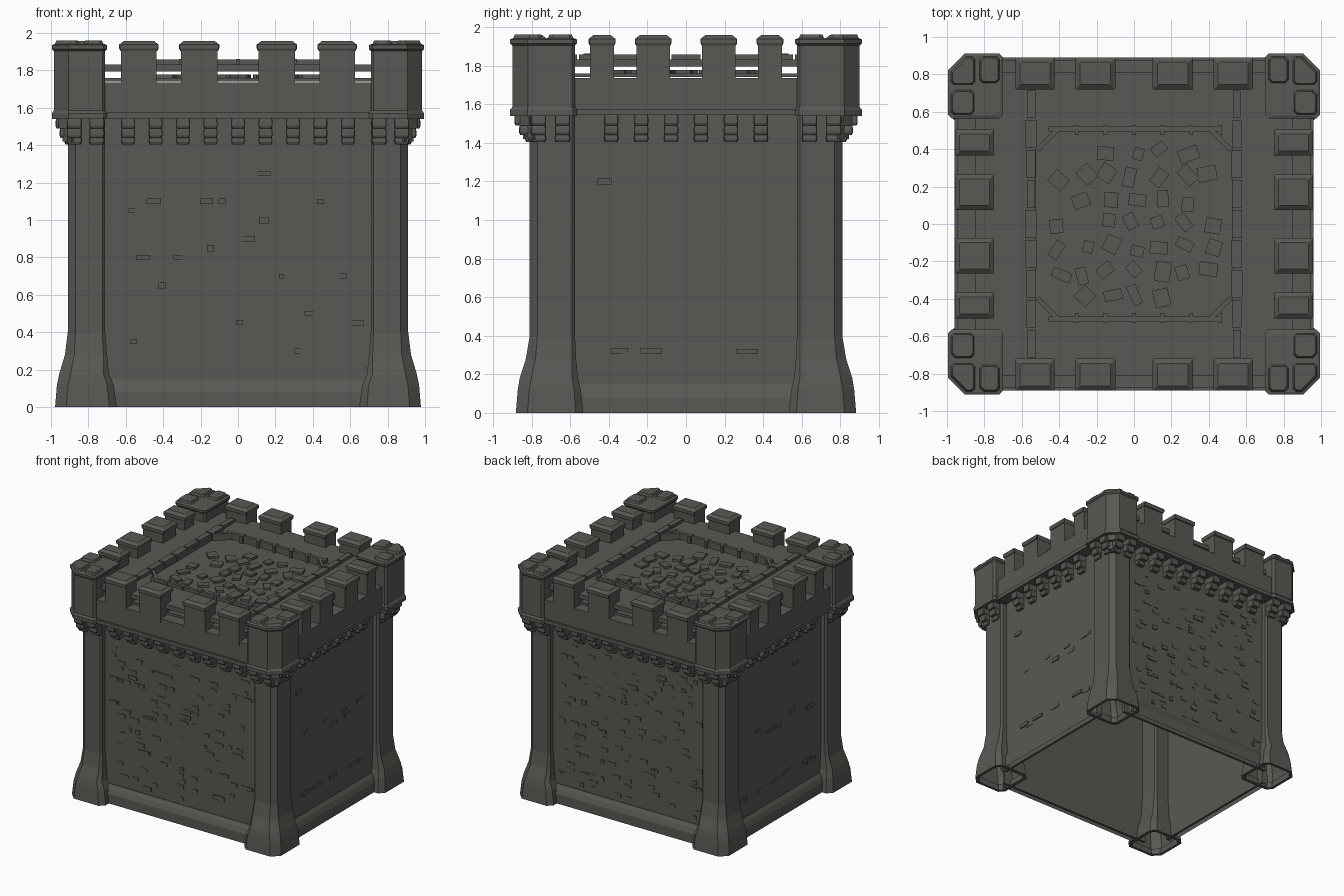
import bpy, bmesh, math, random
from mathutils import Matrix, Vector

random.seed(4)
old = bpy.data.objects.get("Cube")
if old:
    bpy.data.objects.remove(old, do_unlink=True)

stone = bpy.data.materials.new("dark_grey_stone")
stone.use_nodes = True
colour = (0.098, 0.098, 0.087, 1)
stone.diffuse_color = colour
bsdf = stone.node_tree.nodes["Principled BSDF"]
bsdf.inputs["Base Color"].default_value = colour
bsdf.inputs["Roughness"].default_value = 0.9

SIDES = (-1, 1)
CORNERS = [(sx, sy) for sx in SIDES for sy in SIDES]


def finish(bm, name):
    bmesh.ops.recalc_face_normals(bm, faces=bm.faces)
    mesh = bpy.data.meshes.new(name)
    bm.to_mesh(mesh)
    bm.free()
    mesh.materials.append(stone)
    obj = bpy.data.objects.new(name, mesh)
    bpy.context.collection.objects.link(obj)


def box(bm, x0, x1, y0, y1, z0, z1, spin=0):
    centre = Vector((x0 + x1, y0 + y1, z0 + z1)) / 2
    size = (abs(x1 - x0), abs(y1 - y0), abs(z1 - z0), 1)
    m = Matrix.Translation(centre) @ Matrix.Rotation(spin, 4, 'Z') @ Matrix.Diagonal(size)
    bmesh.ops.create_cube(bm, size=1, matrix=m)


def ring(x0, x1, y0, y1, outer, inner):
    """Rectangle with chamfered corners; x1, y1 is the outer corner."""
    return [(x0 + inner, y0), (x1 - inner, y0), (x1, y0 + inner), (x1, y1 - outer),
            (x1 - outer, y1), (x0 + inner, y1), (x0, y1 - inner), (x0, y0 + inner)]


def loft(bm, layers, sx=1, sy=1, bottom=True):
    rows = [[bm.verts.new((x * sx, y * sy, z)) for x, y in pts] for z, pts in layers]
    n = len(rows[0])
    for a, b in zip(rows, rows[1:]):
        for i in range(n):
            j = (i + 1) % n
            bm.faces.new((a[i], a[j], b[j], b[i]))
    bm.faces.new(rows[-1])
    if bottom:
        bm.faces.new(rows[0])


def cap(bm, x0, x1, y0, y1, z0, z1, slope=0.025):
    """Coping stone with a bevelled top."""
    def r(d):
        return ring(x0 + d, x1 - d, y0 + d, y1 - d, 0.004, 0.004)
    loft(bm, [(z0, r(0.006)), (z0 + 0.012, r(0)), (z1 - 0.02, r(0)), (z1, r(slope))])


# Thin walls, open underneath
bm = bmesh.new()
for s in SIDES:
    box(bm, -0.74, 0.74, s * 0.74, s * 0.76, 0, 1.57)
    box(bm, s * 0.84, s * 0.86, -0.6, 0.6, 0, 1.57)
finish(bm, "walls")

# Plinth with a sloped upper edge, hollow underneath
bm = bmesh.new()
for s in SIDES:
    for half, outer, along_x in ((0.7, 0.8, True), (0.6, 0.9, False)):
        def strip(edge):
            pts = [(-half, s * (outer - 0.05)), (half, s * (outer - 0.05)),
                   (half, s * edge), (-half, s * edge)]
            return pts if along_x else [(b, a) for a, b in pts]
        loft(bm, [(0, strip(outer)), (0.08, strip(outer)),
                  (0.12, strip(outer - 0.015)), (0.15, strip(outer - 0.035))], bottom=False)
finish(bm, "plinth")

# Rough stones standing slightly proud of the walls
bm = bmesh.new()
for s in SIDES:
    for _ in range(110):
        x, z = random.uniform(-0.66, 0.66), 0.2 + 0.05 * random.randint(0, 23)
        w, h = random.uniform(0.012, 0.04), random.uniform(0.01, 0.018)
        box(bm, x - w, x + w, s * 0.755, s * random.uniform(0.762, 0.769), z - h, z + h)
    for _ in range(16):
        y, z = random.uniform(-0.48, 0.48), random.choice((0.3, 0.32, 0.76, 0.82, 1.2))
        w, h = random.uniform(0.02, 0.06), random.uniform(0.01, 0.02)
        box(bm, s * 0.855, s * random.uniform(0.862, 0.87), y - w, y + w, z - h, z + h)
finish(bm, "rough_wall_stones")

# Corner pillars with a spreading foot, hollow underneath with a rim
bm = bmesh.new()
hollow = ring(0.675, 0.955, 0.56, 0.86, 0.05, 0.03)
foot = ring(0.648, 0.978, 0.532, 0.882, 0.06, 0.04)
upper_foot = ring(0.665, 0.968, 0.545, 0.872, 0.06, 0.035)
shaft = ring(0.71, 0.91, 0.575, 0.81, 0.04, 0.015)
for sx, sy in CORNERS:
    loft(bm, [(0.05, hollow), (0, hollow), (0, foot), (0.12, upper_foot),
              (0.18, ring(0.69, 0.955, 0.56, 0.862, 0.06, 0.03)),
              (0.28, ring(0.7, 0.925, 0.57, 0.83, 0.05, 0.02)),
              (0.4, shaft), (1.57, shaft)], sx, sy, bottom=False)
finish(bm, "corner_pillars")

# Stepped corbels under the parapet
bm = bmesh.new()


def corbel(px, py, dx, dy, width, reach):
    ax, ay = abs(dy) * width / 2, abs(dx) * width / 2
    for z0, z1, part in ((1.49, 1.55, 1), (1.44, 1.495, 0.75), (1.405, 1.445, 0.45)):
        ex, ey = px + dx * reach * part, py + dy * reach * part
        cap(bm, min(px, ex) - ax, max(px, ex) + ax, min(py, ey) - ay, max(py, ey) + ay,
            z0, z1, 0.004)


for s in SIDES:
    for i in range(9):
        corbel((i - 4) * 0.147, s * 0.75, 0, s, 0.075, 0.115)
    for i in range(6):
        corbel(s * 0.85, (i - 2.5) * 0.155, s, 0, 0.075, 0.09)
for sx, sy in CORNERS:
    for x in (0.755, 0.875):
        corbel(sx * x, sy * 0.79, 0, sy, 0.08, 0.1)
    for y in (0.64, 0.765):
        corbel(sx * 0.89, sy * y, sx, 0, 0.08, 0.085)
    # Diagonal corbel on the corner itself
    for z0, z1, d in ((1.49, 1.55, 0.025), (1.42, 1.495, 0.005)):
        box(bm, sx * (0.85 + d), sx * (0.92 + d), sy * (0.755 + d), sy * (0.825 + d),
            z0, z1, math.pi / 4)
finish(bm, "corbels")

# Parapet walls and the string course
bm = bmesh.new()
for s in SIDES:
    box(bm, -0.74, 0.74, s * 0.73, s * 0.875, 1.55, 1.735)
    box(bm, s * 0.755, s * 0.945, -0.6, 0.6, 1.55, 1.735)
    box(bm, -0.74, 0.74, s * 0.75, s * 0.89, 1.543, 1.575)
    box(bm, s * 0.85, s * 0.96, -0.6, 0.6, 1.543, 1.575)
finish(bm, "parapet")

# Merlons with coping stones
bm = bmesh.new()
for sx, sy in CORNERS:
    for a, b in ((0.1, 0.315), (0.425, 0.635)):
        x0, x1 = sorted((sx * a, sx * b))
        y0, y1 = sorted((sy * 0.72, sy * 0.89))
        box(bm, x0 + 0.01, x1 - 0.01, y0 + 0.012, y1 - 0.015, 1.7, 1.92)
        cap(bm, x0, x1, y0, y1, 1.905, 1.958)
    for a, b in ((0.075, 0.265), (0.365, 0.505)):
        x0, x1 = sorted((sx * 0.748, sx * 0.957))
        y0, y1 = sorted((sy * a, sy * b))
        box(bm, x0 + 0.012, x1 - 0.012, y0 + 0.008, y1 - 0.008, 1.7, 1.92)
        cap(bm, x0, x1, y0, y1, 1.905, 1.958)
finish(bm, "merlons")

# Corner turrets with a string course and an L-shaped raised coping
bm = bmesh.new()
for sx, sy in CORNERS:
    body = ring(0.71, 0.985, 0.575, 0.9, 0.08, 0.015)
    lip = ring(0.7, 0.995, 0.565, 0.912, 0.09, 0.02)
    loft(bm, [(1.545, body), (1.92, body)], sx, sy)
    loft(bm, [(1.54, lip), (1.57, lip), (1.585, body)], sx, sy)
    loft(bm, [(1.905, body), (1.915, lip), (1.935, lip),
              (1.942, ring(0.715, 0.98, 0.58, 0.897, 0.09, 0.03))], sx, sy)
    for x0, x1, y0, y1, c in ((0.715, 0.83, 0.75, 0.9, 0.02), (0.85, 0.983, 0.58, 0.72, 0.02),
                              (0.845, 0.983, 0.74, 0.9, 0.08)):
        loft(bm, [(1.93, ring(x0, x1, y0, y1, c, 0.015)),
                  (1.96, ring(x0 + 0.012, x1 - 0.012, y0 + 0.012, y1 - 0.012, c, 0.015))], sx, sy)
finish(bm, "corner_turrets")

# Sunken floor, with a raised walkway leaving a clipped square open
bm = bmesh.new()
box(bm, -0.84, 0.84, -0.79, 0.79, 1.74, 1.76)
finish(bm, "roof_floor")
bm = bmesh.new()
for s in SIDES:
    box(bm, s * 0.525, s * 0.85, -0.58, 0.58, 1.795, 1.832)
    box(bm, -0.72, 0.72, s * 0.515, s * 0.81, 1.795, 1.832)
for sx, sy in CORNERS:
    wedge = [(0.525, 0.515), (0.42, 0.515), (0.525, 0.4)]
    loft(bm, [(1.797, wedge), (1.83, wedge)], sx, sy)
finish(bm, "roof_walkway")

# Stone kerbs: two long side runs and a clipped square round the opening
bm = bmesh.new()
for s in SIDES:
    for i in range(9):
        y = (i - 4) * 0.16
        w = random.uniform(0.02, 0.032)
        box(bm, s * 0.55 - w, s * 0.55 + w, y - 0.074, y + 0.074, 1.8, 1.858)
    for i in range(6):
        x = (i - 2.5) * 0.153
        box(bm, x - 0.074, x + 0.074, s * 0.495, s * 0.52, 1.8, 1.858)
        box(bm, x + 0.066, x + 0.087, s * 0.475, s * 0.53, 1.8, 1.862)
for sx, sy in CORNERS:
    box(bm, sx * 0.465 - 0.075, sx * 0.465 + 0.075, sy * 0.45 - 0.012, sy * 0.45 + 0.012,
        1.8, 1.858, -sx * sy * math.pi / 4)
finish(bm, "roof_kerbs")

# Loose paving stones scattered on the sunken floor
bm = bmesh.new()
for i in range(7):
    for j in range(7):
        x = (i - 3) * 0.135 + random.uniform(-0.025, 0.025)
        y = (j - 3) * 0.128 + random.uniform(-0.025, 0.025)
        if abs(x) + abs(y) > 0.74 or random.random() < 0.12:
            continue
        w, d = random.uniform(0.03, 0.055), random.uniform(0.025, 0.045)
        box(bm, x - w, x + w, y - d, y + d, 1.75, 1.778, random.uniform(0, math.pi))
finish(bm, "roof_paving_stones")
